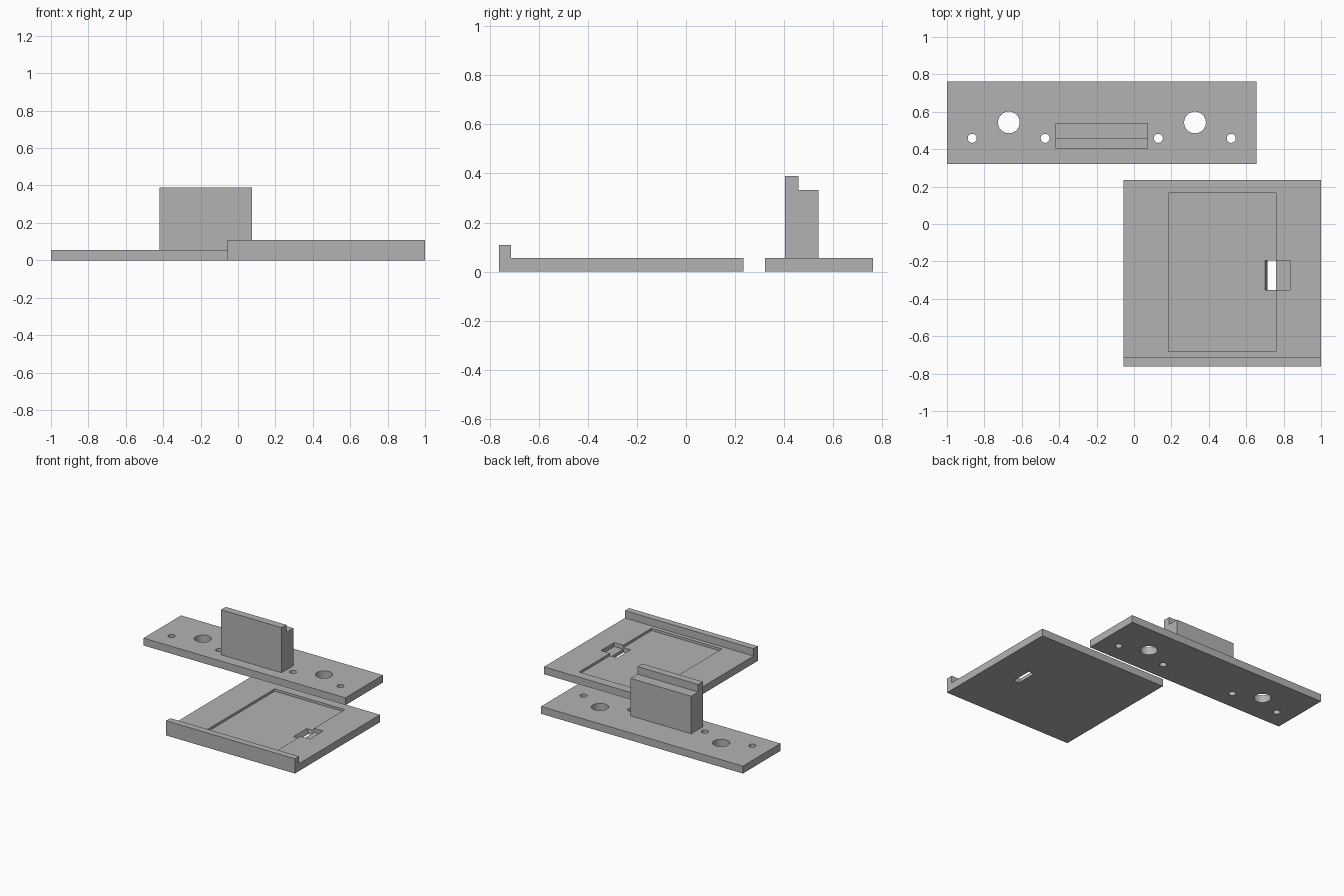
import bpy, bmesh
from mathutils import Matrix, Vector

if "Cube" in bpy.data.objects:
    bpy.data.objects.remove(bpy.data.objects["Cube"])

grey = bpy.data.materials.new("matte grey")
grey.diffuse_color = (0.45, 0.45, 0.45, 1)
grey.use_nodes = True
grey.node_tree.nodes["Principled BSDF"].inputs["Base Color"].default_value = grey.diffuse_color


def finish(name, bm):
    bmesh.ops.recalc_face_normals(bm, faces=bm.faces)
    mesh = bpy.data.meshes.new(name)
    bm.to_mesh(mesh)
    bm.free()
    mesh.materials.append(grey)
    obj = bpy.data.objects.new(name, mesh)
    bpy.context.collection.objects.link(obj)
    return obj


def prism(name, profile, start, end, axis):
    """Extrude a closed profile along x (profile in y, z) or y (profile in x, z)."""
    bm = bmesh.new()
    place = (lambda a, b: (start, a, b)) if axis == "x" else (lambda a, b: (a, start, b))
    face = bm.faces.new([bm.verts.new(place(a, b)) for a, b in profile])
    moved = bmesh.ops.extrude_face_region(bm, geom=[face])["geom"]
    step = Vector((end - start, 0, 0) if axis == "x" else (0, end - start, 0))
    bmesh.ops.translate(bm, vec=step, verts=[g for g in moved if isinstance(g, bmesh.types.BMVert)])
    return finish(name, bm)


def box(name, x0, x1, y0, y1, z0, z1):
    return prism(name, [(y0, z0), (y1, z0), (y1, z1), (y0, z1)], x0, x1, "x")


def drill(name, x, y, radius):
    bm = bmesh.new()
    bmesh.ops.create_cone(bm, cap_ends=True, segments=48, radius1=radius, radius2=radius,
                          depth=0.3, matrix=Matrix.Translation((x, y, 0.03)))
    return finish(name, bm)


def combine(target, tool, operation="DIFFERENCE"):
    mod = target.modifiers.new(operation.title(), "BOOLEAN")
    mod.operation, mod.solver, mod.object = operation, "EXACT", tool
    bpy.context.view_layer.objects.active = target
    bpy.ops.object.modifier_apply(modifier=mod.name)
    bpy.data.objects.remove(tool)


T = 0.055  # plate thickness

# Mounting plate with its stepped upright block
plate = box("mounting_plate", -1, 0.655, 0.322, 0.762, 0, T)
block = prism("upright_block", [(0.403, 0.02), (0.54, 0.02), (0.54, 0.333), (0.458, 0.333),
                                (0.458, 0.389), (0.403, 0.389)], -0.421, 0.076, "x")
combine(plate, block, "UNION")

# Two large holes, each flanked by a pair of screw holes
for x in (-0.669, 0.326):
    combine(plate, drill("large_hole_cutter", x, 0.543, 0.058))
    for side in (-0.196, 0.194):
        combine(plate, drill("screw_hole_cutter", x + side, 0.458, 0.024))

# Tray with a raised front lip
tray = prism("lipped_tray", [(-0.762, 0), (0.235, 0), (0.235, T), (-0.713, T),
                             (-0.713, 0.109), (-0.762, 0.109)], -0.055, 1, "x")

# Shallow pocket, finger ledge and through slot with a leaning side
combine(tray, box("pocket_cutter", 0.184, 0.76, -0.683, 0.167, 0.037, 0.2))
combine(tray, box("ledge_cutter", 0.74, 0.835, -0.352, -0.195, 0.025, 0.2))
combine(tray, prism("slot_cutter", [(0.721, -0.02), (0.76, -0.02), (0.76, 0.1), (0.679, 0.1)],
                    -0.352, -0.195, "y"))

# Smooth hole walls, crisp edges elsewhere
for obj in (plate, tray):
    bpy.ops.object.select_all(action="DESELECT")
    obj.select_set(True)
    bpy.context.view_layer.objects.active = obj
    bpy.ops.object.shade_smooth_by_angle()
